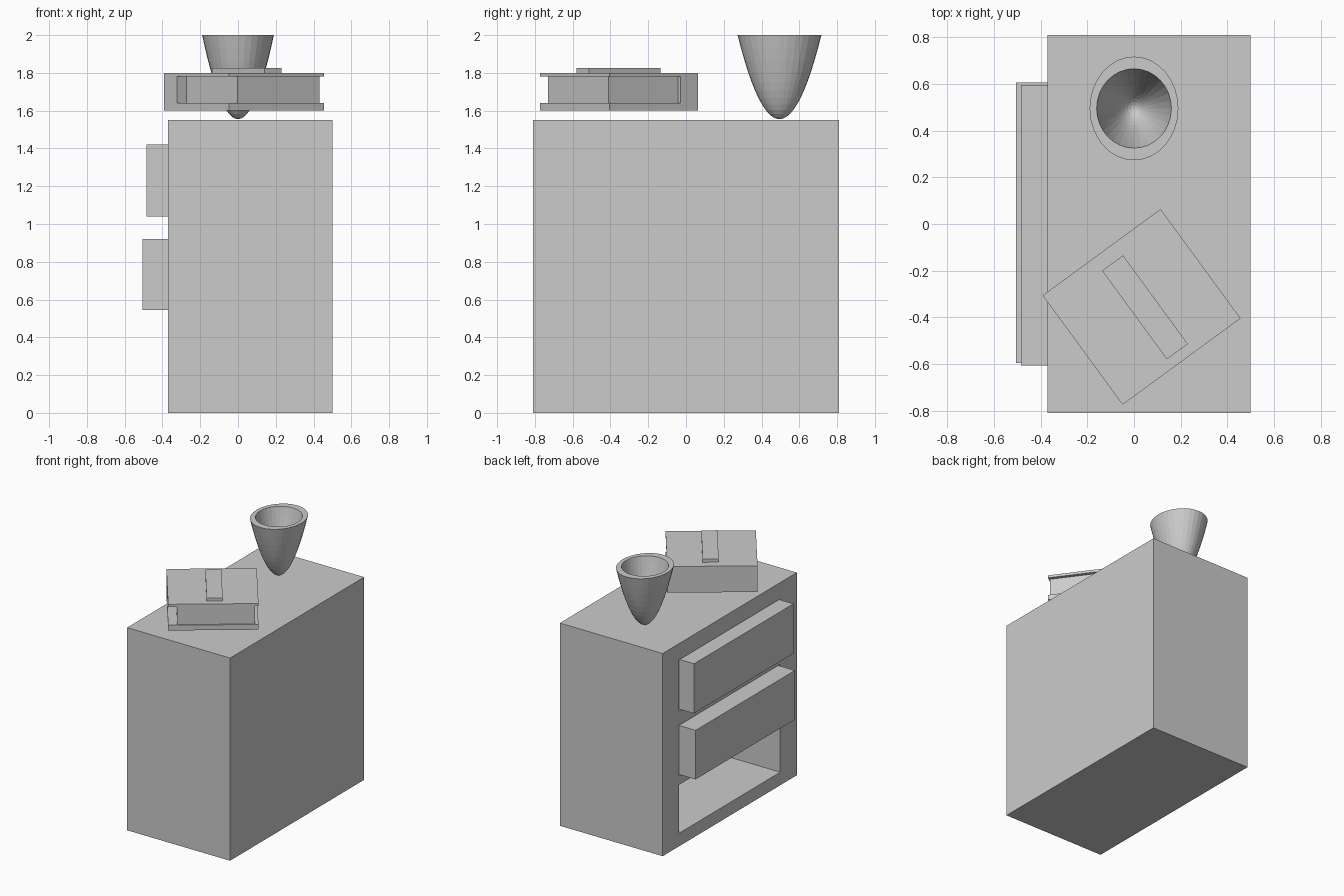
import bpy, bmesh, math
from mathutils import Matrix, Vector

if "Cube" in bpy.data.objects:
    bpy.data.objects.remove(bpy.data.objects["Cube"])


def box(name, lo, hi, matrix=None):
    """Axis-aligned box between two corners, optionally placed by a matrix."""
    lo, hi = Vector(lo), Vector(hi)
    bm = bmesh.new()
    bmesh.ops.create_cube(bm, size=1)
    for v in bm.verts:
        v.co = (lo + hi) / 2 + Vector(a * b for a, b in zip(v.co, hi - lo))
    mesh = bpy.data.meshes.new(name)
    bm.to_mesh(mesh)
    bm.free()
    ob = bpy.data.objects.new(name, mesh)
    bpy.context.collection.objects.link(ob)
    if matrix:
        ob.matrix_world = matrix
    return ob


# Cabinet with three drawer openings on the -x side
cabinet = box("cabinet", (-0.37, -0.81, 0), (0.5, 0.81, 1.55))
for i, (z0, z1) in enumerate([(0.10, 0.47), (0.54, 0.925), (1.035, 1.425)]):
    cutter = box(f"opening_cutter_{i}", (-0.6, -0.61, z0), (0.42, 0.61, z1))
    cutter.hide_render = True
    mod = cabinet.modifiers.new("opening", 'BOOLEAN')
    mod.operation = 'DIFFERENCE'
    mod.solver = 'EXACT'
    mod.object = cutter
    bpy.context.view_layer.objects.active = cabinet
    bpy.ops.object.modifier_apply(modifier=mod.name)
    bpy.data.objects.remove(cutter)

# Two drawers, slightly pulled out
box("upper_drawer", (-0.485, -0.605, 1.04), (0.30, 0.595, 1.42))
box("middle_drawer", (-0.505, -0.595, 0.545), (0.28, 0.605, 0.92))

# Vase: hollow elliptical paraboloid
SEG, RINGS = 32, 12
bm = bmesh.new()


def bowl(rx, ry, z_bottom, z_top):
    tip = bm.verts.new((0, 0, z_bottom))
    rings = []
    for k in range(1, RINGS + 1):
        t = k / RINGS                      # radius fraction, height is t squared
        z = z_bottom + (z_top - z_bottom) * t * t
        rings.append([bm.verts.new((rx * t * math.cos(2 * math.pi * s / SEG),
                                    ry * t * math.sin(2 * math.pi * s / SEG), z))
                      for s in range(SEG)])
    for s in range(SEG):
        n = (s + 1) % SEG
        bm.faces.new((tip, rings[0][n], rings[0][s]))
        for a, b in zip(rings, rings[1:]):
            bm.faces.new((a[s], a[n], b[n], b[s]))
    return rings[-1]


outer = bowl(0.19, 0.222, 1.555, 2.0)
inner = bowl(0.16, 0.17, 1.61, 2.0)
for s in range(SEG):
    n = (s + 1) % SEG
    bm.faces.new((outer[s], outer[n], inner[n], inner[s]))
bmesh.ops.recalc_face_normals(bm, faces=bm.faces)
mesh = bpy.data.meshes.new("vase")
bm.to_mesh(mesh)
bm.free()
vase = bpy.data.objects.new("vase", mesh)
vase.location = (0, 0.495, 0)
bpy.context.collection.objects.link(vase)

# Book, turned on the cabinet top: covers, spine, pages and title band
turn = Matrix.Translation((0.0325, -0.355, 0)) @ Matrix.Rotation(math.radians(36.2), 4, 'Z')
box("book_bottom_cover", (-0.313, -0.29, 1.60), (0.313, 0.29, 1.64), turn)
box("book_top_cover", (-0.313, -0.29, 1.78), (0.313, 0.29, 1.80), turn)
box("book_spine", (-0.313, 0.175, 1.64), (0.313, 0.29, 1.78), turn)
box("book_pages", (-0.25, -0.281, 1.64), (0.289, 0.175, 1.78), turn)
box("book_band", (-0.045, -0.245, 1.80), (0.066, 0.225, 1.825), turn)
